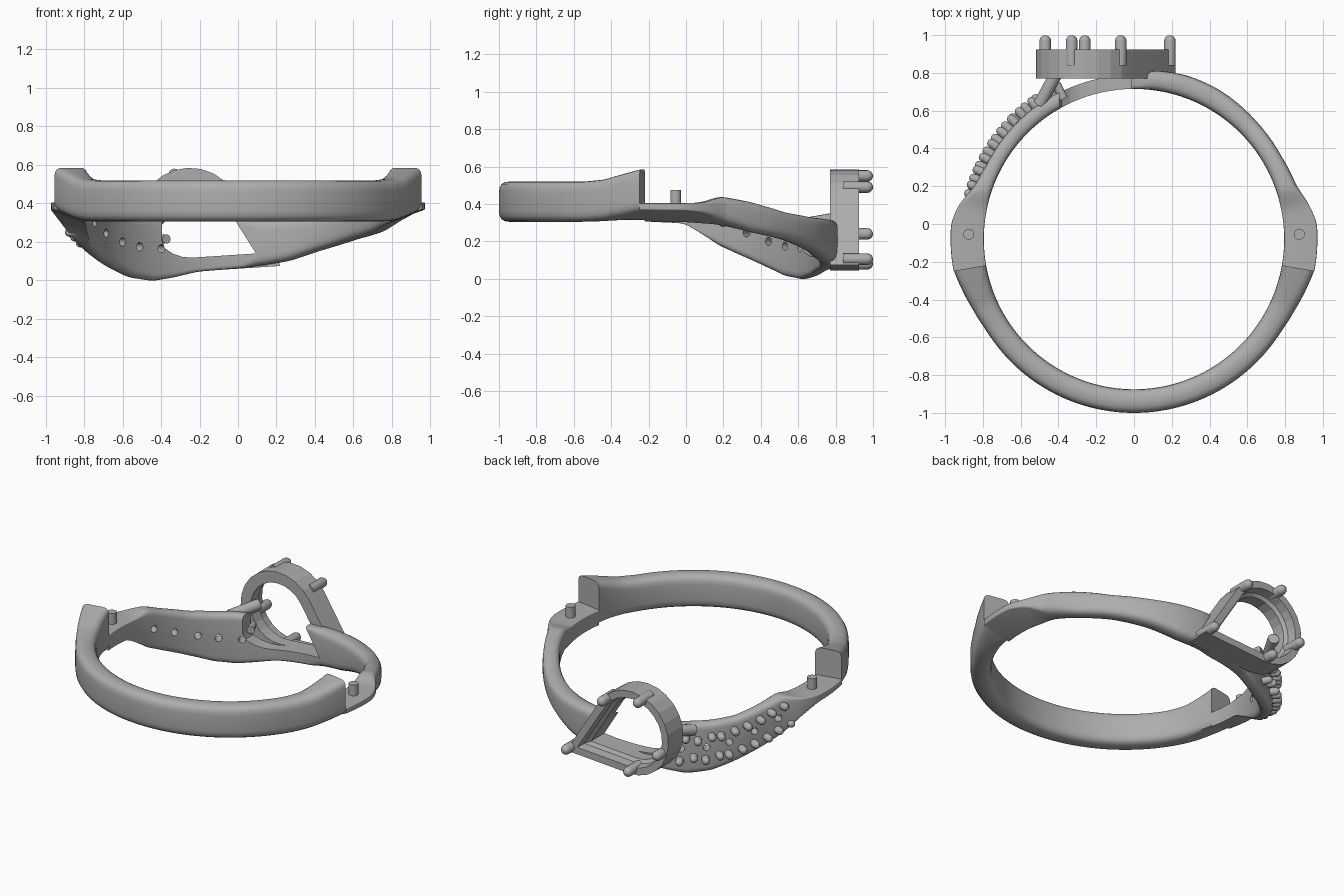
import bpy, bmesh
from math import sin, cos, radians, pi
from mathutils import Vector

if "Cube" in bpy.data.objects:
    bpy.data.objects.remove(bpy.data.objects["Cube"])

CY = -0.08      # centre of the finger hole in y
RI = 0.795      # inner radius of the band

metal = bpy.data.materials.new("grey_metal")
metal.use_nodes = True
GREY = (0.42, 0.42, 0.42, 1)
metal.diffuse_color = GREY
bsdf = next(n for n in metal.node_tree.nodes if n.type == 'BSDF_PRINCIPLED')
bsdf.inputs["Base Color"].default_value = GREY


def loft(bm, rings, closed=False):
    """Skin a list of equal-length point rings, capping the ends if open."""
    vs = [[bm.verts.new(p) for p in ring] for ring in rings]
    n = len(vs[0])
    for i in range(len(vs) if closed else len(vs) - 1):
        a, b = vs[i], vs[(i + 1) % len(vs)]
        for j in range(n):
            k = (j + 1) % n
            bm.faces.new((a[j], a[k], b[k], b[j]))
    if not closed:
        bm.faces.new(vs[0])
        bm.faces.new(vs[-1])


def finish(bm, name, angle=35):
    bmesh.ops.recalc_face_normals(bm, faces=bm.faces[:])
    me = bpy.data.meshes.new(name)
    bm.to_mesh(me)
    bm.free()
    ob = bpy.data.objects.new(name, me)
    bpy.context.collection.objects.link(ob)
    me.materials.append(metal)
    shade(me, angle)
    return ob


def shade(me, angle):
    me.polygons.foreach_set("use_smooth", [True] * len(me.polygons))
    me.set_sharp_from_angle(angle=radians(angle))


def pin(bm, base, tip, r, dome=True, sides=14):
    """Round peg from base to tip, with an optional domed end."""
    base, tip = Vector(base), Vector(tip)
    axis = (tip - base).normalized()
    u = axis.orthogonal().normalized()
    w = axis.cross(u)
    stops = [(0, base)]
    if dome:
        stops += [(t, tip - axis * r * (1 - sin(radians(t)))) for t in (0, 25, 50, 75)]
    else:
        stops += [(0, tip)]
    loft(bm, [[c + (u * cos(2 * pi * i / sides) + w * sin(2 * pi * i / sides)) * r * cos(radians(t))
               for i in range(sides)] for t, c in stops])


def polar(deg, r, z):
    return Vector((r * cos(radians(deg)), CY + r * sin(radians(deg)), z))


def lerp_keys(keys, t):
    for a, b in zip(keys, keys[1:]):
        if t <= b[0]:
            f = (t - a[0]) / (b[0] - a[0])
            return [p + (q - p) * f for p, q in zip(a[1:], b[1:])]
    return list(keys[-1][1:])


def section(deg, ro, zb, zt, flare, cr):
    """Rounded four-cornered cross-section of the band at one angle."""
    quad = [Vector(p) for p in ((RI, zb), (ro, zb + flare), (ro, zt), (RI, zt))]
    pts = []
    for i, p in enumerate(quad):
        a, b = quad[i - 1] - p, quad[(i + 1) % 4] - p
        s = p + a.normalized() * min(cr, a.length * 0.45)
        e = p + b.normalized() * min(cr, b.length * 0.45)
        for f in (0, 0.25, 0.5, 0.75, 1):
            pts.append(s * (1 - f) ** 2 + p * 2 * f * (1 - f) + e * f * f)
    return [polar(deg, p.x, p.y) for p in pts]


def band(name, start, end, keys, warp=lambda d: d):
    rows = [lerp_keys(keys, warp(d)) for d in range(start, end + 1)]
    for _ in range(4):     # soften the kinks between key stations
        rows = [rows[0]] + [[(p + 2 * q + r) / 4 for p, q, r in zip(*t)]
                            for t in zip(rows, rows[1:], rows[2:])] + [rows[-1]]
    bm = bmesh.new()
    loft(bm, [section(start + i, *row) for i, row in enumerate(rows)])
    return finish(bm, name)


def cut(ob, cutter):
    mod = ob.modifiers.new("cut", 'BOOLEAN')
    mod.operation, mod.solver, mod.object = 'DIFFERENCE', 'EXACT', cutter
    dg = bpy.context.evaluated_depsgraph_get()
    me = bpy.data.meshes.new_from_object(ob.evaluated_get(dg))
    ob.modifiers.clear()
    ob.data = me
    shade(me, 35)
    bpy.data.objects.remove(cutter)


# Front half of the band: (angle from front, outer radius, bottom, top, flare, corner)
front_keys = [(0, 0.92, 0.305, 0.52, 0, 0.055), (58, 0.92, 0.305, 0.52, 0, 0.055),
              (66, 0.93, 0.305, 0.53, 0.01, 0.055), (74, 0.95, 0.305, 0.562, 0.04, 0.05),
              (80, 0.968, 0.305, 0.585, 0.065, 0.04)]
band("front_band", 190, 350, front_keys, lambda d: abs(d - 270))

# Back half: hinge seats, plain shoulder, rail under the head, jewelled shoulder
back_keys = [(-10, 0.97, 0.305, 0.405, 0.065, 0.006), (5, 0.972, 0.302, 0.405, 0.065, 0.006),
             (11, 0.945, 0.295, 0.407, 0.06, 0.01), (18, 0.905, 0.28, 0.44, 0.03, 0.045),
             (30, 0.895, 0.25, 0.41, 0, 0.05), (45, 0.9, 0.21, 0.355, 0, 0.05),
             (60, 0.91, 0.155, 0.328, 0, 0.05), (72, 0.91, 0.1, 0.32, 0, 0.05),
             (83, 0.9, 0.075, 0.315, 0, 0.05), (88, 0.87, 0.065, 0.312, 0, 0.02),
             (105, 0.87, 0.045, 0.312, 0, 0.02), (114, 0.87, 0.015, 0.315, 0, 0.03),
             (122, 0.875, -0.003, 0.325, 0, 0.04), (132, 0.875, 0.015, 0.33, 0, 0.04),
             (142, 0.875, 0.065, 0.345, 0, 0.04), (154, 0.875, 0.13, 0.395, 0, 0.04),
             (162, 0.89, 0.175, 0.435, 0.01, 0.04), (169, 0.945, 0.245, 0.407, 0.06, 0.01),
             (175, 0.972, 0.295, 0.405, 0.065, 0.006), (190, 0.97, 0.305, 0.405, 0.065, 0.006)]
back = band("back_band", -10, 190, back_keys)

# Teardrop outline in the xz plane; inner outlines are scaled about the round centre
HC = Vector((-0.25, 0, 0.315))
HR = 0.27


def teardrop(scale, y, xmin=-1):
    pts = [Vector((cos(radians(t)), 0, sin(radians(t)))) * HR
           for t in [32.2 + 241.6 * i / 16 for i in range(17)]]
    pts.append(Vector((0.47, 0, -0.24)))
    pts = [HC + p * scale for p in pts]
    return [Vector((max(p.x, xmin + 0.0005 * i), y, p.z)) for i, p in enumerate(pts)]


# Teardrop opening through the rail
bm = bmesh.new()
loft(bm, [teardrop(0.73, y, -0.4) for y in (0.4, 1.1)])
cut(back, finish(bm, "opening_cutter"))

# Stone settings on the jewelled shoulder: holes and two rows of prongs
stones = [(20.4, 0.3), (30.5, 0.245), (41, 0.2), (50, 0.175), (60, 0.165)]
bm = bmesh.new()
for a, z in stones:
    pin(bm, polar(180 - a, 0.7, z), polar(180 - a, 1.0, z), 0.022, dome=False)
cut(back, finish(bm, "stone_hole_cutter"))

bm = bmesh.new()
for a, z in stones:
    for row in (-1, 1):
        for side in (-1, 1):
            d = 180 - (a + side * 2.7 + row * 1.5 - 0.8)
            h = z + row * 0.062 - side * 0.012
            pin(bm, polar(d, 0.83, h), polar(d, 0.932, h), 0.024)
finish(bm, "shoulder_prongs")

# Teardrop head with an inner ledge for the stone
bm = bmesh.new()
loft(bm, [teardrop(s, y) for s, y in
          ((1, 0.77), (1, 0.925), (0.83, 0.925), (0.81, 0.865), (0.73, 0.85), (0.73, 0.77))], closed=True)
finish(bm, "head_setting", 12)

bm = bmesh.new()
for x, z in ((-0.33, 0.55), (-0.07, 0.49), (-0.47, 0.24), (-0.26, 0.08), (0.19, 0.105)):
    pin(bm, (x, 0.84, z), (x, 1.0, z), 0.031)
finish(bm, "head_prongs")

# Strut between the jewelled shoulder and the head
bm = bmesh.new()
pin(bm, (-0.5, 0.63, 0.29), (-0.41, 0.8, 0.32), 0.035, dome=False)
finish(bm, "head_strut")

# Locating pins on the hinge seats
for name, x in (("left_pin", 0.875), ("right_pin", -0.875)):
    bm = bmesh.new()
    pin(bm, (x, -0.055, 0.36), (x, -0.055, 0.475), 0.029, dome=False, sides=24)
    finish(bm, name)
